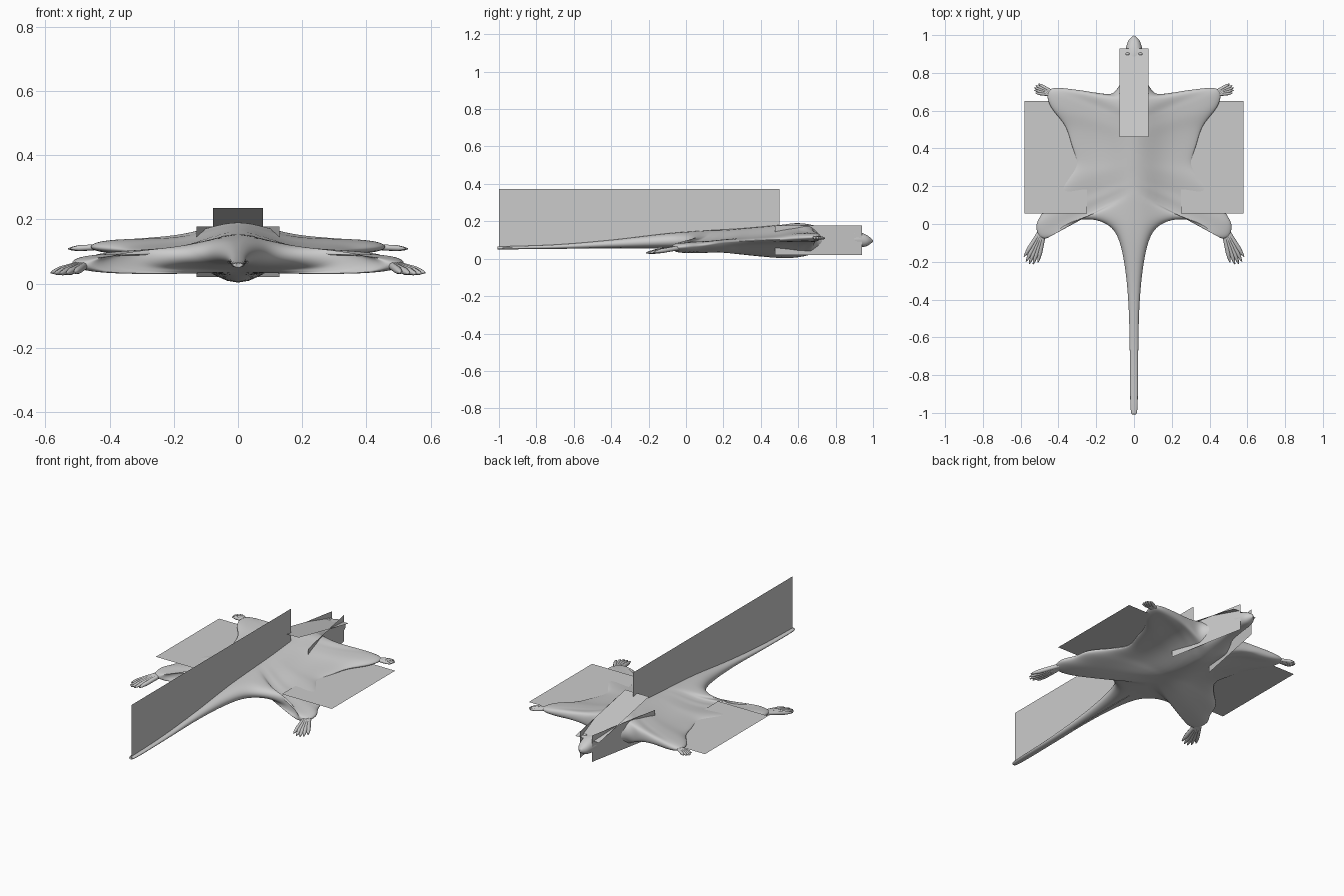
import bpy, bmesh, math
from mathutils import Vector

cube = bpy.data.objects.get("Cube")
if cube:
    bpy.data.objects.remove(cube)

grey = bpy.data.materials.new("plain grey")
grey.use_nodes = True
colour = (0.6, 0.6, 0.6, 1)
grey.diffuse_color = colour
grey.node_tree.nodes["Principled BSDF"].inputs["Base Color"].default_value = colour


def make_object(name, mesh):
    mesh.materials.append(grey)
    obj = bpy.data.objects.new(name, mesh)
    bpy.context.scene.collection.objects.link(obj)
    return obj


def smooth(obj):
    for polygon in obj.data.polygons:
        polygon.use_smooth = True


def mirror(obj):
    modifier = obj.modifiers.new("Mirror", "MIRROR")
    modifier.merge_threshold = 0.0005


def spline(points, steps):
    """Smooth curve through a list of equal-length tuples."""
    result = []
    for i in range(len(points) - 1):
        quad = [points[max(0, min(len(points) - 1, i + k))] for k in (-1, 0, 1, 2)]
        for s in range(steps):
            u = s / steps
            result.append([
                b + 0.5 * u * (c - a + u * (2*a - 5*b + 4*c - d + u * (3*(b - c) + d - a)))
                for a, b, c, d in zip(*quad)])
    return result + [list(points[-1])]


# Spine profile: y, underside z, top z
spine = spline([
    (-1, .05, .065), (-.7, .052, .075), (-.4, .058, .1), (-.1, .058, .135),
    (.1, .045, .15), (.3, .022, .162), (.5, .004, .18), (.6, .008, .19),
    (.7, .03, .175), (.8, .05, .15), (.9, .06, .148), (.96, .065, .13), (1, .09, .1)], 8)


def spine_at(y):
    for low, high in zip(spine, spine[1:]):
        if y <= high[0]:
            u = max(0, (y - low[0]) / (high[0] - low[0]))
            return [a + (b - a) * u for a, b in zip(low[1:], high[1:])]
    return spine[-1][1:]


# Left outline, tail tip to nose: edge x, edge y, spine y, edge z, edge half thickness
tail = [(x, y, y, .07, .02) for x, y in
        ((0, -1), (.018, -.98), (.022, -.7), (.028, -.45), (.045, -.25))]
limbs = [
    (.075, -.1, -.1, .085, .03), (.12, -.02, 0, .085, .03), (.2, .02, .07, .085, .03),
    (.3, .02, .12, .08, .032), (.39, -.02, .15, .07, .034), (.46, -.075, .18, .06, .03),
    (.505, -.06, .2, .06, .028), (.515, 0, .22, .065, .028), (.48, .07, .25, .07, .025),
    (.45, .15, .28, .08, .022), (.36, .24, .31, .09, .018), (.307, .32, .35, .095, .015),
    (.33, .42, .39, .1, .015), (.365, .52, .43, .105, .018), (.44, .62, .48, .112, .022),
    (.457, .69, .52, .115, .024), (.42, .72, .55, .115, .026), (.3, .71, .585, .118, .03),
    (.2, .695, .62, .115, .035), (.12, .69, .66, .11, .04)]
head = [(x, y, y, .1, .03) for x, y in
        ((.08, .73), (.06, .79), (.052, .86), (.045, .92), (.03, .97), (0, 1))]

# Body: ribs run from the spine to the outline, over the top and back underneath
bm = bmesh.new()
RIB = 20
angles = [math.pi * k / (2 * RIB) for k in range(2 * RIB + 1)]
rows = []
for ex, ey, sy, ez, half in spline(tail + limbs + head, 5):
    under, top = spine_at(sy)
    ex = max(ex, 0)
    power = 2 + 14 * ex
    row = []
    for angle in angles:
        t = abs(math.sin(angle))
        side = 1 if angle < math.pi / 2 else -1
        bulge = math.exp(-(ex * t / 0.13) ** 2)
        mid = ez + ((top + under) / 2 - ez) * bulge
        thick = half + ((top - under) / 2 - half) * bulge
        lift = side * thick * math.sqrt(max(0, 1 - t ** power))
        row.append(bm.verts.new((ex * t, sy + (ey - sy) * t, mid + lift)))
    rows.append(row)
for a, b in zip(rows, rows[1:]):
    for k in range(2 * RIB):
        bm.faces.new((a[k], a[k + 1], b[k + 1], b[k]))
bmesh.ops.remove_doubles(bm, verts=bm.verts, dist=0.0002)
bmesh.ops.recalc_face_normals(bm, faces=bm.faces)
if sum((f.normal.z * f.calc_center_median().z for f in bm.faces)) < 0:
    bmesh.ops.reverse_faces(bm, faces=bm.faces)
mesh = bpy.data.meshes.new("body")
bm.to_mesh(mesh)
body = make_object("body", mesh)
smooth(body)
mirror(body)


def paw(name, wrist, tip, spread, radius):
    """Fan of tapered toes from wrist to tip, on both sides."""
    wrist, tip = Vector(wrist), Vector(tip)
    along = tip - wrist
    across = Vector((-along.y, along.x, 0)).normalized()
    for sign, label in ((1, "left_"), (-1, "right_")):
        curve = bpy.data.curves.new(label + name, "CURVE")
        curve.dimensions = "3D"
        curve.bevel_depth = radius
        curve.bevel_resolution = 2
        curve.use_fill_caps = True
        for toe in range(-2, 3):
            line = curve.splines.new("POLY")
            line.points.add(4)
            reach = 1 - 0.035 * toe * toe
            for point, u, size in zip(line.points, (0, .4, .7, .9, 1), (1, 1, 1, .6, .2)):
                p = wrist + along * u * reach + across * spread * toe / 2 * (0.25 + 0.75 * u)
                point.co = (sign * p.x, p.y, p.z, 1)
                point.radius = size
        make_object(label + name, curve)


paw("hind_foot", (.485, -.04, .058), (.555, -.212, .03), .04, .012)
paw("fore_foot", (.43, .69, .114), (.528, .722, .108), .026, .009)

# Ears
for sign, label in ((1, "left_ear"), (-1, "right_ear")):
    bm = bmesh.new()
    bmesh.ops.create_uvsphere(bm, u_segments=12, v_segments=8, radius=0.018)
    bmesh.ops.scale(bm, verts=bm.verts, vec=(.8, .5, 1))
    bmesh.ops.translate(bm, verts=bm.verts, vec=(sign * .034, .9, .135))
    mesh = bpy.data.meshes.new(label)
    bm.to_mesh(mesh)
    smooth(make_object(label, mesh))


def card(name, corners):
    mesh = bpy.data.meshes.new(name)
    mesh.from_pydata(corners, [], [(0, 1, 2, 3)])
    return make_object(name, mesh)


# Flat fur cards
card("tail_card", [(0, -1, .055), (0, .5, .055), (0, .5, .372), (0, -1, .372)])
card("head_top_card", [(-.078, .46, .235), (.078, .46, .235), (.078, .93, .14), (-.078, .93, .14)])
mirror(card("head_side_card", [(.13, .475, .02), (.04, .94, .02), (.04, .94, .177), (.13, .475, .177)]))
mirror(card("flank_card", [(.25, .055, .1), (.58, .055, .1), (.58, .65, .1), (.25, .65, .1)]))
